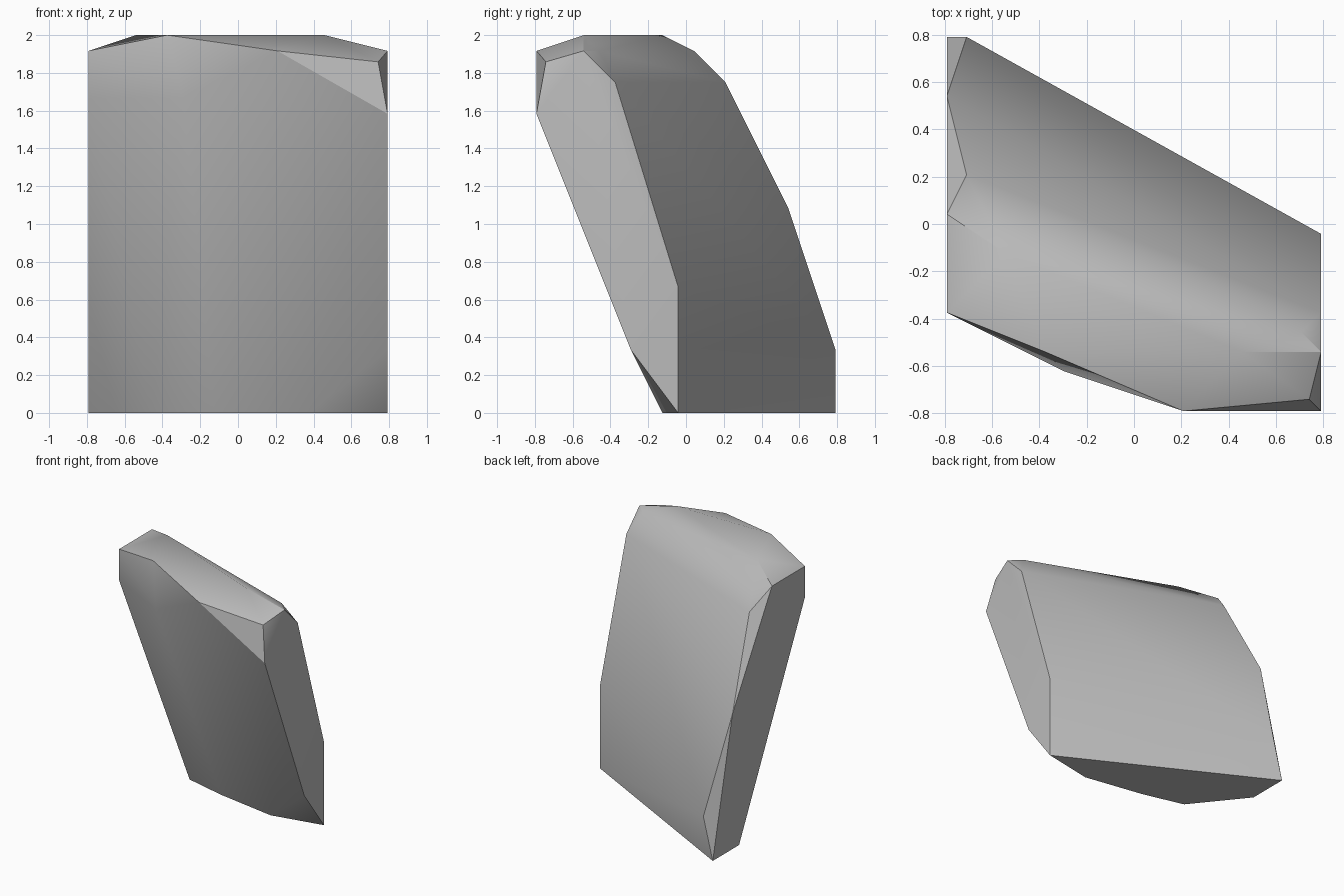
import bpy
import bmesh
import math

cube = bpy.data.objects.get("Cube")
if cube:
    bpy.data.objects.remove(cube, do_unlink=True)

STEP = 1 / 12    # modelling grid: corners are counted in steps
HALF = 9.5       # half the footprint, in steps

# Corner rings of the leaning slab, (x, y) in steps at each height
footing = [(0, 19), (0, 15), (4, 10), (8, 9), (14, 8), (19, 9)]
crown = [(3, 8), (5, 3), (15, 3)]
shoulder = [(0, 10), (0, 5), (12, 0), (19, 3), (18, 4)]

corners = [(x, y, 0) for x, y in footing]
corners += [(x, y, 24) for x, y in crown]
corners += [(x, y, 23) for x, y in shoulder]
# Broad front face
corners += [(0, 5, 20), (6, 2, 20), (19, 0, 19), (19, 6, 4)]
# Chipped front corner
corners += [(18.4, 0.6, 22.3)]
# Back edges on both ends
corners += [(19, 5, 21), (19, 9, 8)]
corners += [(1, 12, 21), (0, 16, 13), (1, 19, 4)]

# Wrap the corners in one solid
bm = bmesh.new()
for x, y, z in corners:
    bm.verts.new(((x - HALF) * STEP, (y - HALF) * STEP, z * STEP))
hull = bmesh.ops.convex_hull(bm, input=bm.verts[:])
spare = {v for v in hull["geom_interior"] + hull["geom_unused"]
         if isinstance(v, bmesh.types.BMVert)}
bmesh.ops.delete(bm, geom=list(spare), context="VERTS")
bmesh.ops.dissolve_limit(bm, angle_limit=math.radians(0.5),
                         verts=bm.verts[:], edges=bm.edges[:])
bmesh.ops.recalc_face_normals(bm, faces=bm.faces[:])

mesh = bpy.data.meshes.new("rock_slab")
bm.to_mesh(mesh)
bm.free()
slab = bpy.data.objects.new("rock_slab", mesh)
bpy.context.collection.objects.link(slab)

# Plain grey stone
stone = bpy.data.materials.new("grey_stone")
stone.use_nodes = True
colour = (0.5, 0.5, 0.5, 1)
stone.diffuse_color = colour
shader = next(n for n in stone.node_tree.nodes if n.type == "BSDF_PRINCIPLED")
shader.inputs["Base Color"].default_value = colour
mesh.materials.append(stone)

# Soft shading across the broad faces, crisp corners
bpy.ops.object.select_all(action="DESELECT")
slab.select_set(True)
bpy.context.view_layer.objects.active = slab
bpy.ops.object.shade_smooth_by_angle(angle=math.radians(32))
